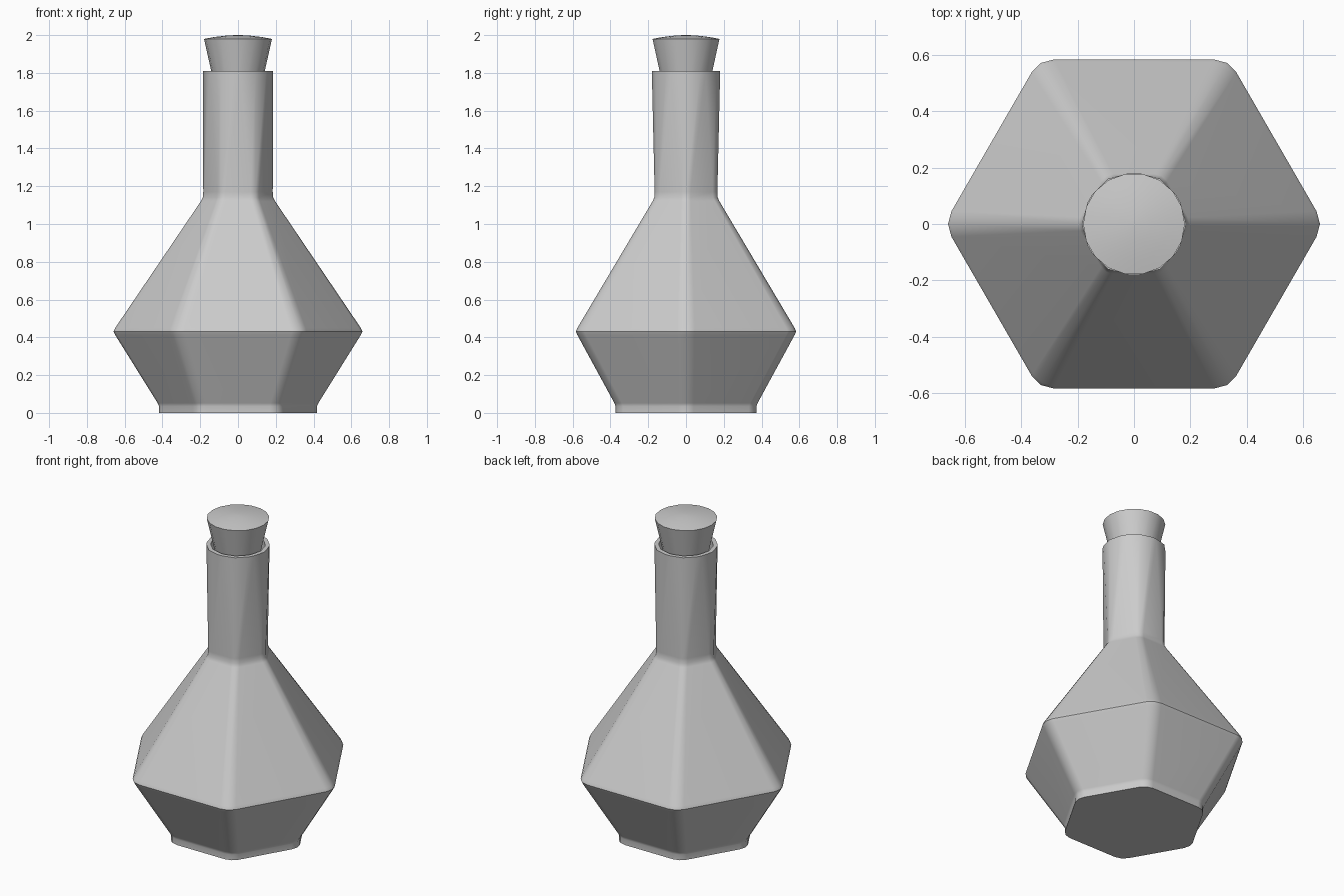
import bpy, bmesh, math

if "Cube" in bpy.data.objects:
    bpy.data.objects.remove(bpy.data.objects["Cube"])

CORNER_STEPS = 2


def rounded_hexagon(apothem, fillet, z):
    """Hexagon with points on +-x; fillet == apothem gives a circle."""
    ring = []
    centre = (apothem - fillet) / math.cos(math.pi / 6)
    for k in range(6):
        a = k * math.pi / 3
        for i in range(CORNER_STEPS + 1):
            b = a + math.radians(-30 + 60 * i / CORNER_STEPS)
            # tiny nudge keeps neighbouring corner points apart on round rings
            ring.append((centre * math.cos(a) + fillet * math.cos(b),
                         centre * math.sin(a) + fillet * math.sin(b), z))
    return ring


def circle(radius, z, sides):
    return [(radius * math.cos(2 * math.pi * i / sides),
             radius * math.sin(2 * math.pi * i / sides), z) for i in range(sides)]


def loft(name, rings):
    """Skin a stack of equal-sized rings and cap both ends."""
    bm = bmesh.new()
    loops = [[bm.verts.new(p) for p in ring] for ring in rings]
    n = len(loops[0])
    for low, high in zip(loops, loops[1:]):
        for i in range(n):
            j = (i + 1) % n
            bm.faces.new((low[i], low[j], high[j], high[i]))
    bm.faces.new(loops[0][::-1])
    bm.faces.new(loops[-1])
    bmesh.ops.remove_doubles(bm, verts=bm.verts, dist=0.0005)
    bmesh.ops.recalc_face_normals(bm, faces=bm.faces)
    mesh = bpy.data.meshes.new(name)
    bm.to_mesh(mesh)
    bm.free()
    obj = bpy.data.objects.new(name, mesh)
    bpy.context.collection.objects.link(obj)
    bpy.ops.object.select_all(action='DESELECT')
    obj.select_set(True)
    bpy.context.view_layer.objects.active = obj
    bpy.ops.object.shade_smooth_by_angle(angle=math.radians(42))
    # keep the broad facets flat and the narrow bevels soft
    mod = obj.modifiers.new("flat_facets", 'WEIGHTED_NORMAL')
    mod.keep_sharp = True
    return obj


# Bottle: (apothem, corner fillet, height), outside upward then inside downward
bottle_profile = [
    (0.373, 0.08, 0.00), (0.373, 0.08, 0.035), (0.379, 0.08, 0.052),
    (0.575, 0.09, 0.412), (0.583, 0.09, 0.43), (0.575, 0.09, 0.450),
    (0.177, 0.05, 1.12), (0.168, 0.05, 1.14), (0.166, 0.05, 1.17),
    (0.181, 0.155, 1.81),
    (0.156, 0.135, 1.81), (0.142, 0.04, 1.16), (0.550, 0.07, 0.43),
    (0.350, 0.06, 0.05),
]
loft("bottle", [rounded_hexagon(*p) for p in bottle_profile])

# Tapered stopper with a shallow domed top, its lower end inside the neck
stopper_profile = [(0.108, 1.66), (0.180, 1.98), (0.125, 1.990),
                   (0.065, 1.997), (0.015, 2.0)]
loft("stopper", [circle(r, z, 18) for r, z in stopper_profile])
